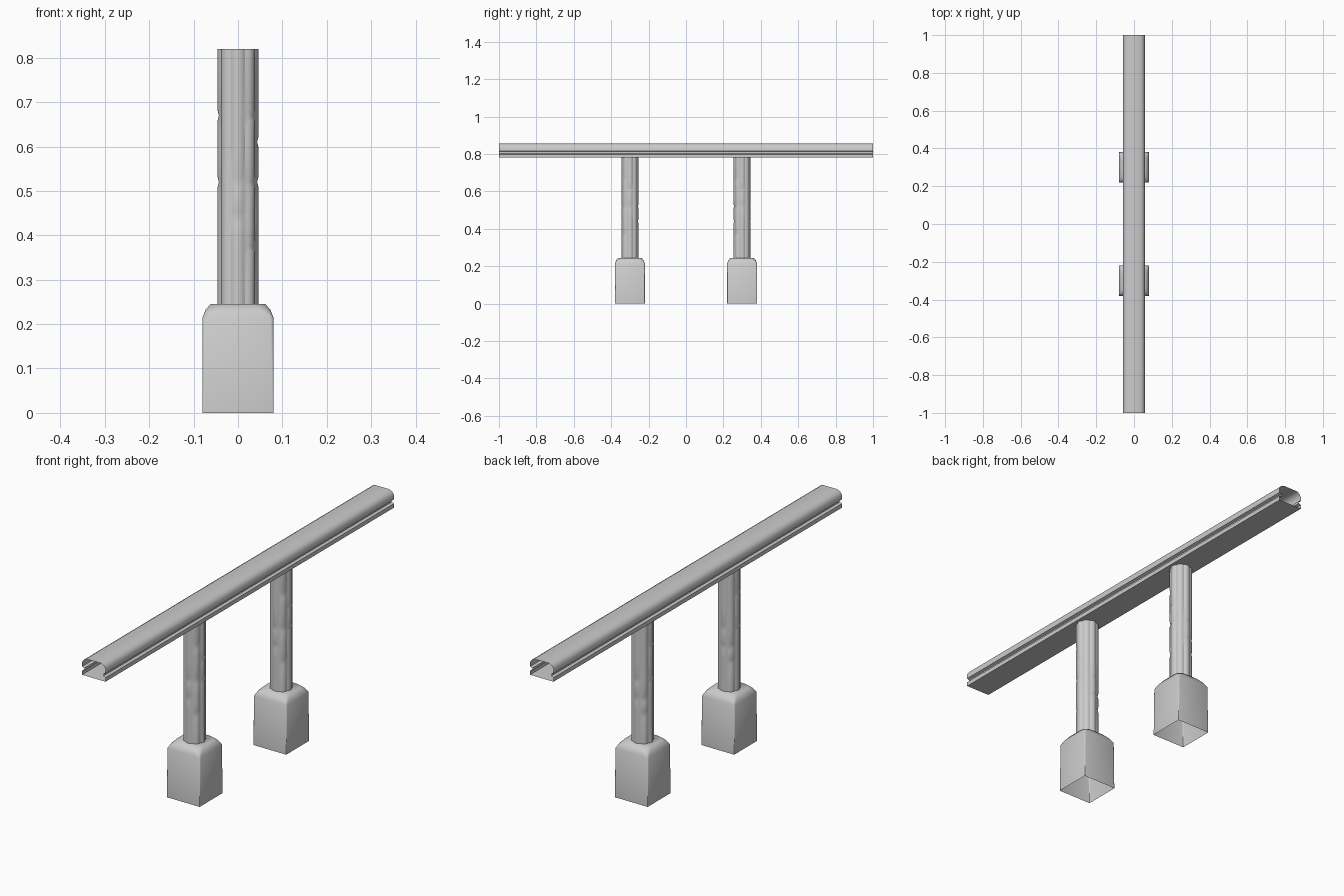
import bpy, math, random
from math import cos, sin, pi

if "Cube" in bpy.data.objects:
    bpy.data.objects.remove(bpy.data.objects["Cube"], do_unlink=True)

grey = bpy.data.materials.new("plain_grey")
grey.use_nodes = True
COLOUR = (0.6, 0.6, 0.6, 1)
grey.diffuse_color = COLOUR
grey.node_tree.nodes["Principled BSDF"].inputs["Base Color"].default_value = COLOUR


def loft(name, rings, angle=None, cap=False):
    """Skin a list of closed rings; optionally cap the last one."""
    n = len(rings[0])
    verts = [p for ring in rings for p in ring]
    faces = []
    for r in range(len(rings) - 1):
        for i in range(n):
            j = (i + 1) % n
            faces.append((r * n + i, r * n + j, r * n + n + j, r * n + n + i))
    if cap:
        faces.append(tuple(range((len(rings) - 1) * n, len(rings) * n)))
    mesh = bpy.data.meshes.new(name)
    mesh.from_pydata(verts, [], faces)
    mesh.materials.append(grey)
    obj = bpy.data.objects.new(name, mesh)
    bpy.context.collection.objects.link(obj)
    bpy.ops.object.select_all(action='DESELECT')
    obj.select_set(True)
    bpy.context.view_layer.objects.active = obj
    if angle:
        bpy.ops.object.shade_smooth_by_angle(angle=math.radians(angle))
    else:
        bpy.ops.object.shade_smooth()
    return obj


# Hollow rail with a groove along each side and rounded top shoulders
half = [(0.057, 0.78), (0.057, 0.798), (0.046, 0.802), (0.046, 0.812),
        (0.057, 0.816), (0.057, 0.835), (0.050, 0.847), (0.036, 0.855)]
profile = half + [(-x, z) for x, z in reversed(half)]
loft("rail", [[(x, y, z) for x, z in profile] for y in (1, -1)], angle=35)


# Post: eight lobes, each with a few notches along its height
def post(name, cy):
    rng = random.Random(4)
    lobes, steps = 8, 6
    nodes = [0.375, 0.44, 0.52, 0.61, 0.67]
    dent = {(l, z): rng.choice((0, 0, 0.003)) for l in range(lobes) for z in nodes}
    for l in (0, 2, 4, 6):
        dent[l, 0.52] = 0.003
    heights = [0.235]
    for z in nodes:
        heights += [z - 0.012, z, z + 0.012]
    heights.append(0.82)
    rings = []
    for z in heights:
        ring = []
        for i in range(lobes * steps):
            bulge = sin(pi * (i % steps) / steps)
            r = 0.0415 + 0.0045 * bulge - dent.get((i // steps, z), 0) * bulge
            a = 2 * pi * (i / steps - 0.5) / lobes
            ring.append((r * cos(a), cy + r * sin(a), z))
        rings.append(ring)
    loft(name, rings, angle=32, cap=True)


# Footing: square block open underneath, softened towards the top
def footing(name, cy):
    rings = []
    for z, w, r in ((0, 0.08, 0.002), (0.215, 0.08, 0.008),
                    (0.232, 0.073, 0.02), (0.245, 0.062, 0.03)):
        ring = []
        for q in range(4):
            mid = pi / 4 + q * pi / 2
            sx, sy = (1 if cos(mid) > 0 else -1), (1 if sin(mid) > 0 else -1)
            for k in range(4):
                a = q * pi / 2 + k * pi / 6
                ring.append((sx * (w - r) + r * cos(a),
                             cy + sy * (w - r) + r * sin(a), z))
        rings.append(ring)
    loft(name, rings, cap=True)


for label, y in (("front", -0.3), ("back", 0.3)):
    post(label + "_post", y)
    footing(label + "_footing", y)
